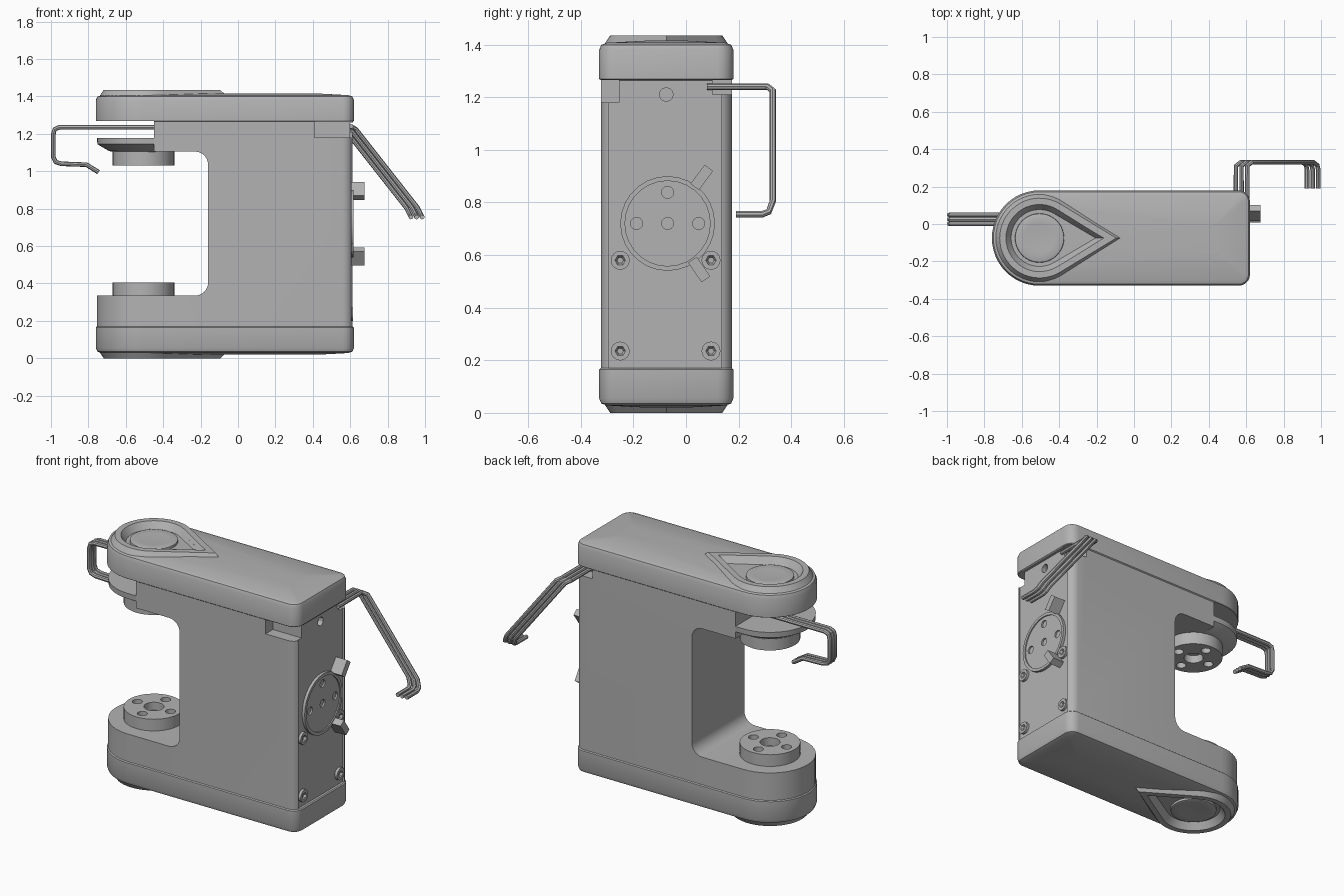
import bpy, bmesh
from math import pi, cos, sin, acos, atan2
from mathutils import Matrix, Vector

old = bpy.data.objects.get("Cube")
if old:
    bpy.data.objects.remove(old, do_unlink=True)

grey = bpy.data.materials.new("plain grey")
grey.use_nodes = True
grey.diffuse_color = (0.45, 0.45, 0.45, 1)
grey.node_tree.nodes["Principled BSDF"].inputs["Base Color"].default_value = (0.45, 0.45, 0.45, 1)

H, CX, CY, R, END = 1.435, -0.505, -0.075, 0.255, 0.62


def finish(name, bm):
    bmesh.ops.recalc_face_normals(bm, faces=bm.faces)
    me = bpy.data.meshes.new(name)
    bm.to_mesh(me)
    bm.free()
    me.materials.append(grey)
    ob = bpy.data.objects.new(name, me)
    bpy.context.collection.objects.link(ob)
    return ob


def select(ob):
    bpy.ops.object.select_all(action='DESELECT')
    ob.select_set(True)
    bpy.context.view_layer.objects.active = ob


def loft(name, rings):
    """Skin a stack of equal-length rings and cap both ends."""
    bm = bmesh.new()
    loops = [[bm.verts.new(p) for p in ring] for ring in rings]
    for a, b in zip(loops, loops[1:]):
        for i in range(len(a)):
            j = (i + 1) % len(a)
            bm.faces.new((a[i], a[j], b[j], b[i]))
    bm.faces.new(loops[0])
    bm.faces.new(loops[-1])
    return finish(name, bm)


def box(name, lo, hi):
    bm = bmesh.new()
    bmesh.ops.create_cube(bm, size=1)
    lo, hi = Vector(lo), Vector(hi)
    bmesh.ops.scale(bm, vec=hi - lo, verts=bm.verts)
    bmesh.ops.translate(bm, vec=(lo + hi) / 2, verts=bm.verts)
    return finish(name, bm)


def cylinder(name, centre, r, depth, axis='Z', sides=32, r2=None):
    bm = bmesh.new()
    bmesh.ops.create_cone(bm, cap_ends=True, segments=sides, radius1=r,
                          radius2=r if r2 is None else r2, depth=depth)
    turn = Matrix.Rotation(pi / 2, 4, 'Y') if axis == 'X' else Matrix()
    bm.transform(Matrix.Translation(centre) @ turn)
    return finish(name, bm)


def cut(ob, *cutters):
    for c in cutters:
        m = ob.modifiers.new("cut", 'BOOLEAN')
        m.operation, m.object, m.solver = 'DIFFERENCE', c, 'EXACT'
        select(ob)
        bpy.ops.object.modifier_apply(modifier=m.name)
        bpy.data.objects.remove(c, do_unlink=True)


def footprint(inset, z, end=END):
    """Plan outline: round nose on the right, small corners at the far end."""
    r, cr = R - inset, max(0.06 - inset, 0.01)
    pts = [(CX + r * cos(a), CY + r * sin(a), z)
           for a in [pi / 2 + pi * i / 24 for i in range(25)]]
    for s, start in ((-1, -pi / 2), (1, 0)):
        for i in range(6):
            a = start + pi / 2 * i / 5
            pts.append((end - inset - cr + cr * cos(a), CY + s * (r - cr) + cr * sin(a), z))
    return pts


def teardrop(r, tip, z):
    a0 = acos(r / (tip - CX))
    arc = [a0 + (2 * pi - 2 * a0) * i / 36 for i in range(37)]
    return [(tip, CY, z)] + [(CX + r * cos(a), CY + r * sin(a), z) for a in arc]


# Main body with crowned ends and slightly proud end caps
half = [(0.18, 0.02), (0.03, 0.028), (0.008, 0.036), (0, 0.055), (0, 0.165), (0.006, 0.17)]
levels = half + [(i, H - z) for i, z in reversed(half)]
body = loft("body", [footprint(i, z) for i, z in levels])

# Mouth opening, with the slot above the upper jaw
mouth = [(-1, 0.335)]
mouth += [(-0.23 + 0.07 * sin(a), 0.405 - 0.07 * cos(a)) for a in [pi / 2 * i / 8 for i in range(9)]]
mouth += [(-0.23 + 0.07 * cos(a), 1.035 + 0.07 * sin(a)) for a in [pi / 2 * i / 8 for i in range(9)]]
mouth += [(-0.45, 1.105), (-0.45, 1.268), (-1, 1.268)]
cut(body,
    loft("mouth_cutter", [[(x, y, z) for x, z in mouth] for y in (-0.6, 0.5)]),
    box("panel_cutter", (0.6, -0.295, 0.17), (0.8, 0.135, 1.262)),
    box("front_notch_cutter", (0.41, -0.5, 1.18), (0.8, -0.255, 1.266)),
    box("back_notch_cutter", (0.5, 0.1, 1.21), (0.8, 0.4, 1.266)),
    cylinder("panel_hole_cutter", (0.6, CY, 1.21), 0.026, 0.06, 'X', 12))

# Tapered upper jaw
jaw = [(0.1, 1.103), (0.07, 1.108), (0.008, 1.145), (0.006, 1.178)]
loft("upper_jaw", [footprint(i, z, -0.35) for i, z in jaw])

for label, side in (("lower", lambda z: H - z), ("upper", lambda z: z)):
    # Raised teardrop rim, groove and domed button
    def groove():
        return loft("groove_cutter", [teardrop(0.19, -0.145, side(1.45)),
                                      teardrop(0.152, -0.205, side(1.395))])
    rim = loft(label + "_teardrop_rim", [teardrop(r, t, side(z)) for r, t, z in
                                         ((0.235, -0.06, 1.402), (0.213, -0.095, H))])
    cut(rim, groove())
    cut(body, groove())
    rings = [(0.132, 1.39), (0.13, 1.408), (0.12, 1.412), (0.08, 1.409), (0.02, 1.407)]
    loft(label + "_button", [[(CX + r * cos(a), CY + r * sin(a), side(z))
                              for a in [pi * i / 20 for i in range(40)]] for r, z in rings])

    # Mounting flange with a centre hole and four bolt holes
    z = side(1.0675)
    flange = cylinder(label + "_flange", (CX, CY, z), 0.165, 0.075, sides=40)
    cut(flange, cylinder("hole_cutter", (CX, CY, z - 0.0 + (0.03 if z < 0.7 else -0.03)), 0.055, 0.08, sides=24))
    for k in range(4):
        a = k * pi / 2
        cut(flange, cylinder("hole_cutter", (CX + 0.11 * cos(a), CY + 0.11 * sin(a),
                                             z + (0.03 if z < 0.7 else -0.03)), 0.028, 0.08, sides=16))

# Round connector on the end panel
DY, DZ = -0.07, 0.72
disc = cylinder("connector_disc", (0.602, DY, DZ), 0.18, 0.03, 'X', 28)
cut(disc, cylinder("dish_cutter", (0.622, DY, DZ), 0.162, 0.024, 'X', 28))
for r, a in [(0, 0)] + [(0.118, k * pi / 2) for k in range(4)]:
    cut(disc, cylinder("hole_cutter", (0.61, DY + r * cos(a), DZ + r * sin(a)), 0.023, 0.04, 'X', 14))

# Two clamp tabs beside the connector
for label, y, z in (("upper", 0.06, 0.895), ("lower", 0.05, 0.545)):
    tab = box(label + "_clamp_tab", (-0.04, -0.045, -0.02), (0.04, 0.045, 0.02))
    angle = atan2(z - DZ, y - DY)
    tab.data.transform(Matrix.Translation((0.635, y, z)) @ Matrix.Rotation(angle, 4, 'X'))

# Panel bolts
for y in (-0.25, 0.095):
    for z in (0.235, 0.58):
        bolt = cylinder("panel_bolt", (0.603, y, z), 0.036, 0.026, 'X', 16)
        cut(bolt, cylinder("socket_cutter", (0.614, y, z), 0.012, 0.024, 'X', 6, 0.026))


def tube(name, pts):
    cu = bpy.data.curves.new(name, 'CURVE')
    cu.dimensions, cu.bevel_depth, cu.bevel_resolution = '3D', 0.0125, 2
    cu.use_fill_caps = True
    sp = cu.splines.new('POLY')
    sp.points.add(len(pts) - 1)
    for p, co in zip(sp.points, pts):
        p.co = (*co, 1)
    cu.materials.append(grey)
    ob = bpy.data.objects.new(name, cu)
    bpy.context.collection.objects.link(ob)
    select(ob)
    bpy.ops.object.convert(target='MESH')


# Cable bundles, three strands each
nose_path = [(-0.42, 1.235), (-0.955, 1.235), (-0.98, 1.225), (-0.987, 1.2), (-0.987, 1.075),
             (-0.975, 1.05), (-0.945, 1.04), (-0.81, 1.035), (-0.745, 0.995)]
rear_path = [(0.575, 0.08, 1.24), (0.575, 0.31, 1.24), (0.6, 0.33, 1.225), (0.93, 0.33, 0.805),
             (0.95, 0.315, 0.765), (0.955, 0.29, 0.755), (0.955, 0.19, 0.755)]
for k in (-1, 0, 1):
    tube("nose_cable", [(x, 0.025 + k * 0.024, z) for x, z in nose_path])
    tube("rear_cable", [(x + k * 0.03, y, z) for x, y, z in rear_path])

for ob in list(bpy.context.scene.objects):
    if ob.type == 'MESH' and grey.name in ob.data.materials:
        select(ob)
        bpy.ops.object.shade_smooth_by_angle(angle=pi / 6)
